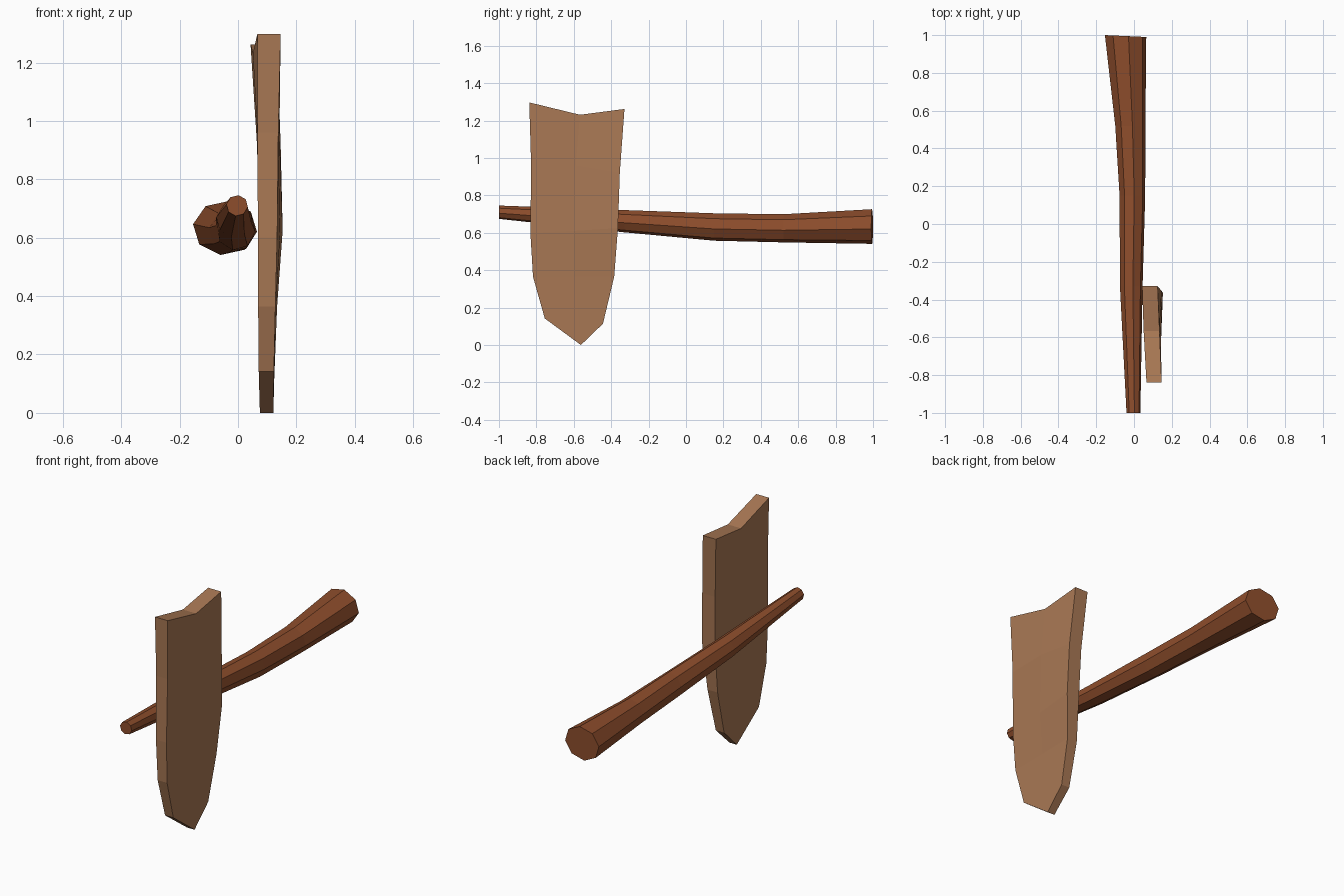
import bpy, bmesh, math

if "Cube" in bpy.data.objects:
    bpy.data.objects.remove(bpy.data.objects["Cube"])


def finish(name, bm, color):
    bmesh.ops.recalc_face_normals(bm, faces=bm.faces[:])
    mesh = bpy.data.meshes.new(name)
    bm.to_mesh(mesh)
    bm.free()
    mat = bpy.data.materials.new(name + "_wood")
    mat.diffuse_color = color
    mat.use_nodes = True
    mat.node_tree.nodes["Principled BSDF"].inputs["Base Color"].default_value = mat.diffuse_color
    mesh.materials.append(mat)
    obj = bpy.data.objects.new(name, mesh)
    bpy.context.collection.objects.link(obj)
    return obj


# Branch: octagonal rings along y (y, x min, x max, z min, z max)
rings = [
    (-1.00, -0.040, 0.034, 0.674, 0.746),
    (-0.33, -0.075, 0.046, 0.602, 0.722),
    (0.15, -0.077, 0.060, 0.557, 0.705),
    (0.52, -0.100, 0.061, 0.548, 0.700),
    (1.00, -0.155, 0.066, 0.540, 0.727),
]
bm = bmesh.new()
loops = []
for y, x0, x1, z0, z1 in rings:
    loop = []
    for i in range(8):
        a = math.radians(45 * i - 8)
        x = (x0 + x1) / 2 + (x1 - x0) / 2 * math.cos(a)
        z = (z0 + z1) / 2 + (z1 - z0) / 2 * math.sin(a)
        # the thick end is cut slightly askew
        yy = y - (0.01 * (x - x0) / (x1 - x0) if y == 1 else 0)
        loop.append(bm.verts.new((x, yy, z)))
    loops.append(loop)
for a, b in zip(loops, loops[1:]):
    for i in range(8):
        j = (i + 1) % 8
        bm.faces.new((a[i], a[j], b[j], b[i]))
bm.faces.new(loops[0])
bm.faces.new(loops[-1])
finish("branch", bm, (0.27, 0.075, 0.025, 1))

# Plank: rows of left, middle, right points (y, z, inner x, outer x)
rows = [
    [(-0.838, 1.297, 0.066, 0.146), (-0.567, 1.231, 0.051, 0.135), (-0.329, 1.262, 0.043, 0.125)],
    [(-0.828, 0.960, 0.067, 0.138), (-0.590, 0.960, 0.066, 0.142), (-0.354, 0.920, 0.065, 0.146)],
    [(-0.832, 0.600, 0.068, 0.134), (-0.600, 0.610, 0.070, 0.144), (-0.364, 0.625, 0.073, 0.153)],
    [(-0.818, 0.365, 0.069, 0.128), (-0.595, 0.365, 0.070, 0.130), (-0.384, 0.365, 0.071, 0.134)],
    [(-0.755, 0.142, 0.071, 0.123), (-0.562, 0.000, 0.075, 0.121), (-0.444, 0.114, 0.072, 0.124)],
]
bm = bmesh.new()
sides = [[[bm.verts.new((p[k], p[0], p[1])) for p in row] for row in rows] for k in (2, 3)]
for g in sides:
    for r in range(4):
        for c in range(2):
            bm.faces.new((g[r][c], g[r][c + 1], g[r + 1][c + 1], g[r + 1][c]))
# Rim joining the two faces
rim = [(0, 0), (0, 1), (0, 2), (1, 2), (2, 2), (3, 2), (4, 2), (4, 1), (4, 0), (3, 0), (2, 0), (1, 0)]
for (r, c), (s, d) in zip(rim, rim[1:] + rim[:1]):
    bm.faces.new((sides[0][r][c], sides[0][s][d], sides[1][s][d], sides[1][r][c]))
finish("plank", bm, (0.40, 0.19, 0.09, 1))
